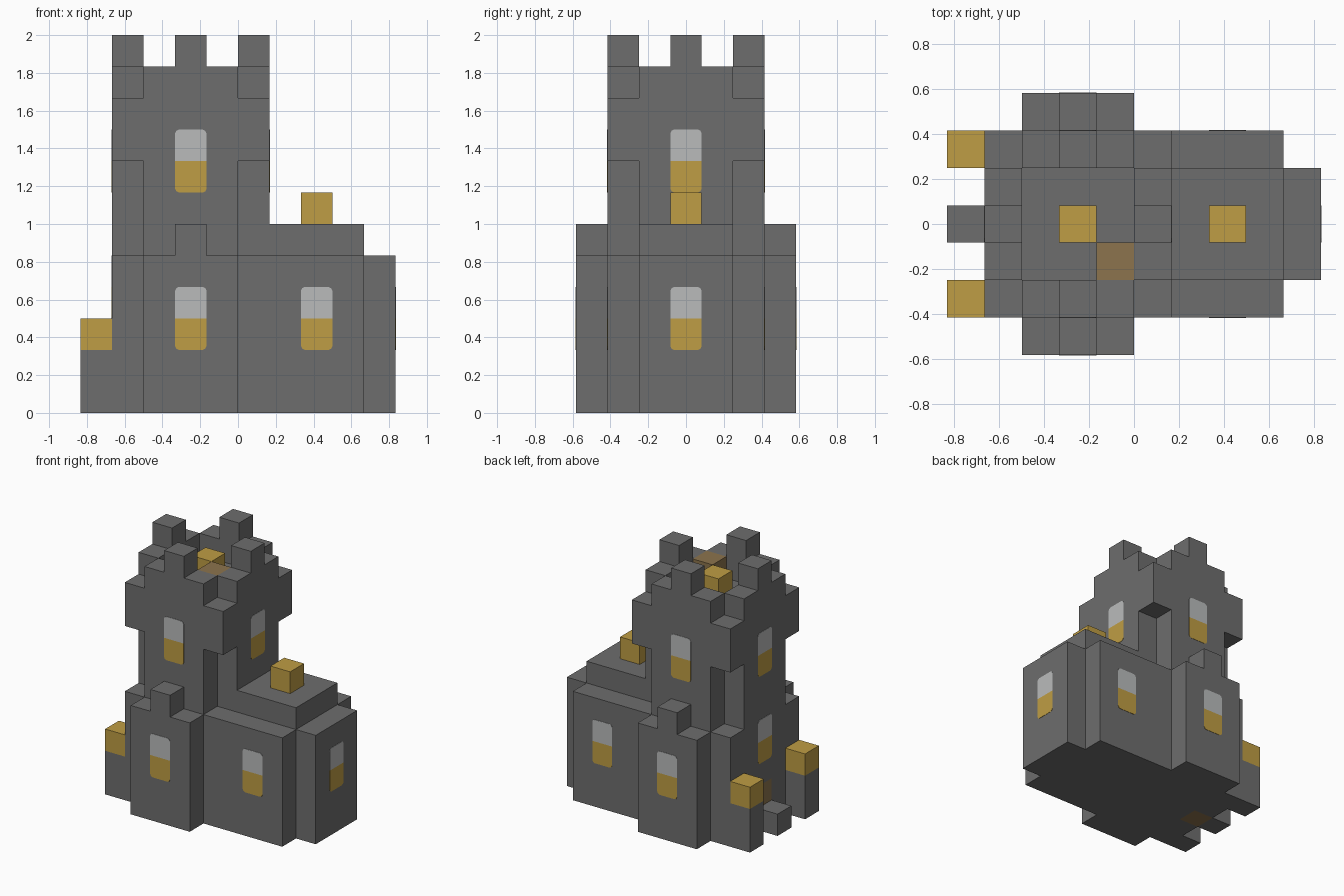
import bpy
import bmesh
from math import pi
from mathutils import Matrix, Vector

U = 1 / 6  # one block
cube = bpy.data.objects.get("Cube")
if cube:
    bpy.data.objects.remove(cube, do_unlink=True)


def material(name, rgb):
    m = bpy.data.materials.new(name)
    m.use_nodes = True
    m.diffuse_color = (*rgb, 1)
    m.node_tree.nodes["Principled BSDF"].inputs["Base Color"].default_value = (*rgb, 1)
    return m


STONE = material("grey_stone", (0.155, 0.155, 0.155))
GOLD = material("lamp_gold", (0.52, 0.34, 0.058))
GLASS = material("pale_glass", (0.49, 0.50, 0.50))
WOOD = material("brown_wood", (0.265, 0.174, 0.074))


def finish(name, bm, mat):
    bmesh.ops.recalc_face_normals(bm, faces=bm.faces)
    mesh = bpy.data.meshes.new(name)
    bm.to_mesh(mesh)
    bm.free()
    mesh.materials.append(mat)
    ob = bpy.data.objects.new(name, mesh)
    bpy.context.collection.objects.link(ob)
    return ob


def blocks(name, mat, *boxes):
    """One object from boxes given as (x range, y range, z range) in blocks."""
    bm = bmesh.new()
    for spans in boxes:
        lo, hi = zip(*spans)
        mid = Vector(a + b for a, b in zip(lo, hi)) * U / 2
        size = Vector(b - a for a, b in zip(lo, hi)) * U
        bmesh.ops.create_cube(bm, size=1, matrix=Matrix.Translation(mid) @ Matrix.Diagonal((*size, 1)))
    return finish(name, bm, mat)


def both(x, y, z):
    """A box and its mirror image across the y axis."""
    return (x, y, z), (x, (-y[1], -y[0]), z)


MID, WIDE, FULL = (-0.5, 0.5), (-1.5, 1.5), (-2.5, 2.5)
CORNER, OUTER = (1.5, 2.5), (2.5, 3.5)
NAVE = (-3, 0)

# Ground floor, leaving a doorway in the -x wall
blocks("ground_floor", STONE, ((-3, 4), FULL, (0, 5)),
       *both((-4, -3), (0.5, 2.5), (0, 5)), ((-4, -3), MID, (2, 5)))
blocks("side_wings", STONE, *both(NAVE, OUTER, (0, 5)), *both((-2, -1), OUTER, (5, 6)))
blocks("end_bay", STONE, ((4, 5), WIDE, (0, 5)))
blocks("hall_roof", STONE, ((1, 4), WIDE, (5, 6)))

# Entrance
blocks("door", WOOD, ((-4, -3), MID, (0, 2)))
blocks("door_step", STONE, ((-5, -4), MID, (0, 1)))
blocks("gate_posts", STONE, *both((-5, -4), CORNER, (0, 2)))
blocks("gate_lamps", GOLD, *both((-5, -4), CORNER, (2, 3)))

# Tower: cross-shaped shaft, overhanging corners, parapet and merlons
blocks("tower_shaft", STONE, ((-4, 1), WIDE, (5, 10)), *both(NAVE, CORNER, (5, 10)))
blocks("tower_corners", STONE, *both((-4, -3), CORNER, (8, 10)), *both((0, 1), CORNER, (8, 10)))
blocks("parapet", STONE, ((-4, -3), WIDE, (10, 11)), ((0, 1), WIDE, (10, 11)),
       *both(NAVE, CORNER, (10, 11)))
blocks("merlons", STONE, ((-4, -3), MID, (11, 12)), ((0, 1), MID, (11, 12)),
       *both((-2, -1), CORNER, (11, 12)))
blocks("roof_hatch", WOOD, ((-1, 0), (-1.5, -0.5), (10, 11)))
blocks("tower_lamp", GOLD, ((-2, -1), MID, (10, 11)))
blocks("hall_lamp", GOLD, ((2, 3), MID, (6, 7)))


def pane(name, mat, place, sign):
    """Half of a window: one block square with its outer two corners clipped."""
    c = 0.12
    shape = [(-0.5, 0), (0.5, 0), (0.5, 1 - c), (0.5 - c / 3, 1 - c / 3), (0.5 - c, 1),
             (c - 0.5, 1), (c / 3 - 0.5, 1 - c / 3), (-0.5, 1 - c)]
    bm = bmesh.new()
    face = bm.faces.new([bm.verts.new((a, 0, b * sign)) for a, b in shape])
    new = bmesh.ops.extrude_face_region(bm, geom=[face])["geom"]
    bmesh.ops.translate(bm, verts=[v for v in new if isinstance(v, bmesh.types.BMVert)],
                        vec=(0, -0.015, 0))
    bm.transform(Matrix.Scale(U, 4) @ place)
    finish(name, bm, mat)


def window(name, x, y, z, turn):
    place = Matrix.Translation((x, y, z)) @ Matrix.Rotation(turn, 4, "Z")
    pane(name + "_glass", GLASS, place, 1)
    pane(name + "_glow", GOLD, place, -1)


# Windows on the front and back walls
for side, s, turn in (("front", -1, 0), ("back", 1, pi)):
    window(side + "_wing_window", -1.5, 3.5 * s, 3, turn)
    window(side + "_hall_window", 2.5, 2.5 * s, 3, turn)
    window(side + "_tower_window", -1.5, 2.5 * s, 8, turn)

# Windows on the end walls
window("left_bay_window", 5, 0, 3, pi / 2)
window("left_tower_window", 1, 0, 8, pi / 2)
window("right_tower_window", -4, 0, 8, -pi / 2)
window("right_door_window", -4, 0, 4, -pi / 2)
